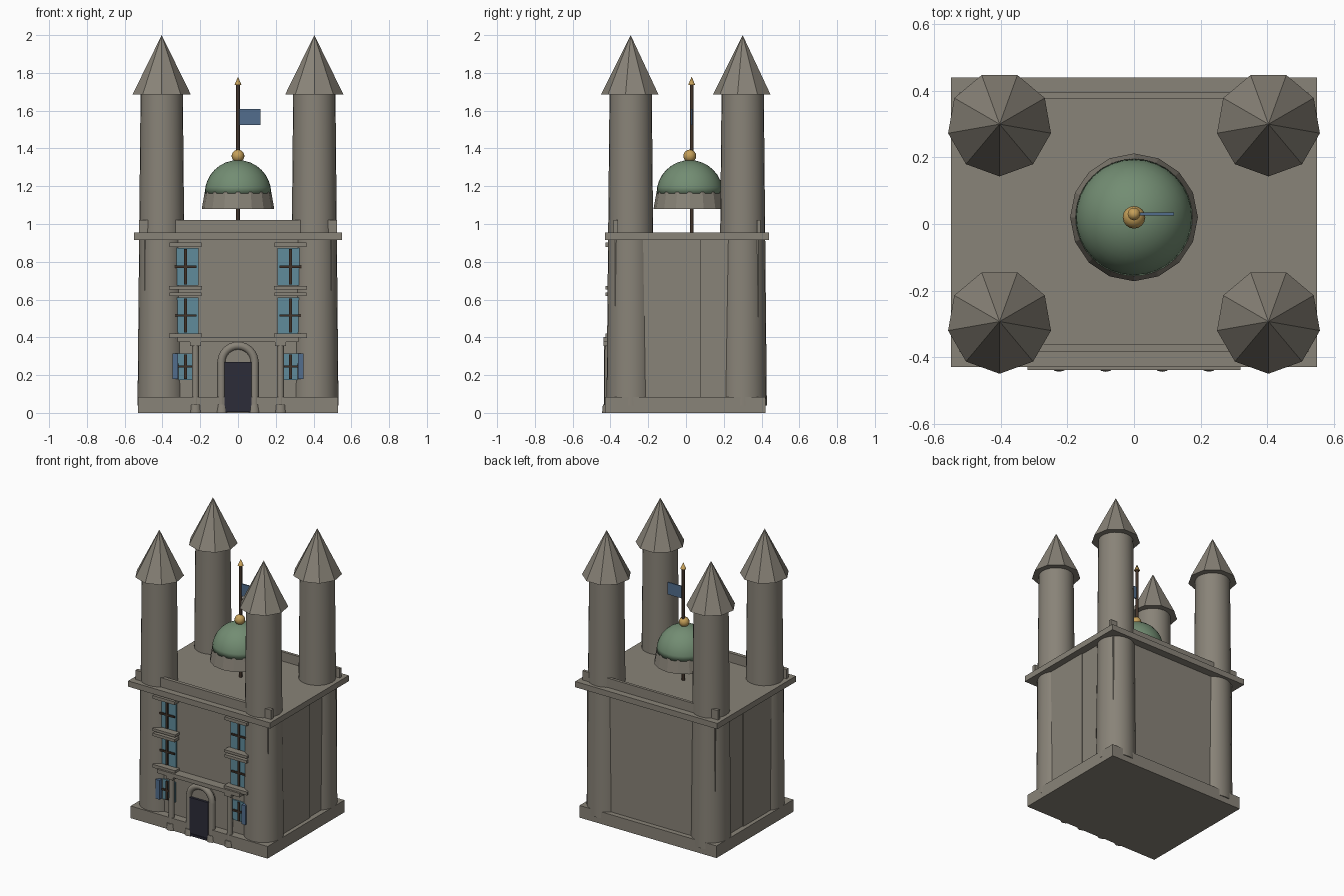
import bpy
import math

if "Cube" in bpy.data.objects:
    bpy.data.objects.remove(bpy.data.objects["Cube"], do_unlink=True)


def material(name, rgb):
    m = bpy.data.materials.new(name)
    m.use_nodes = True
    m.diffuse_color = (*rgb, 1)
    m.node_tree.nodes["Principled BSDF"].inputs["Base Color"].default_value = (*rgb, 1)
    return m


STONE = material("grey_stone", (0.25, 0.228, 0.188))
COPPER = material("green_copper", (0.17, 0.265, 0.17))
GLASS = material("teal_glass", (0.115, 0.26, 0.33))
BLUE = material("blue_cloth", (0.085, 0.155, 0.27))
GOLD = material("gold", (0.56, 0.35, 0.1))
WOOD = material("dark_wood", (0.05, 0.032, 0.022))
DOOR = material("door_navy", (0.025, 0.025, 0.04))


def finish(name, mat, smooth=False):
    ob = bpy.context.object
    ob.name = name
    ob.data.materials.append(mat)
    if smooth:
        bpy.ops.object.shade_smooth_by_angle(angle=math.radians(40))
    return ob


def box(name, x, y, z, mat=STONE):
    """Box from (low, high) ranges on each axis."""
    mid = [(a + b) / 2 for a, b in (x, y, z)]
    bpy.ops.mesh.primitive_cube_add(size=1, location=mid)
    bpy.context.object.scale = [b - a for a, b in (x, y, z)]
    bpy.ops.object.transform_apply(location=False, rotation=False, scale=True)
    return finish(name, mat)


def turned(name, x, y, z0, z1, r0, r1, mat=STONE, sides=24, smooth=True, turn=0):
    """Upright cylinder, taper or cone."""
    bpy.ops.mesh.primitive_cone_add(vertices=sides, radius1=r0, radius2=r1, depth=z1 - z0,
                                    location=(x, y, (z0 + z1) / 2), rotation=(0, 0, turn))
    return finish(name, mat, smooth)


def ball(name, x, y, z, r, mat, segments, rings):
    bpy.ops.mesh.primitive_uv_sphere_add(radius=r, segments=segments, ring_count=rings,
                                         location=(x, y, z))
    return finish(name, mat, True)


# Main block, plinth and roof slab
WALL = -0.375
box("plinth", (-0.53, 0.53), (-0.43, 0.42), (0, 0.085))
box("main_block", (-0.495, 0.495), (WALL, 0.385), (0.08, 0.92))
box("roof_slab", (-0.55, 0.55), (-0.43, 0.44), (0.915, 0.955))
box("front_parapet", (-0.525, 0.525), (-0.385, -0.36), (0.95, 1.02))
box("back_parapet", (-0.525, 0.525), (0.375, 0.395), (0.95, 1.02))

# Corner towers with nine-sided roofs, and side wall panels
for side, s in (("left", 1), ("right", -1)):
    for end, y in (("front", -0.293), ("back", 0.3)):
        turned(f"{end}_{side}_tower", s * 0.404, y, 0.04, 1.69, 0.128, 0.112)
        turned(f"{end}_{side}_tower_roof", s * 0.404, y, 1.685, 2.0, 0.157, 0,
               sides=9, smooth=False, turn=math.pi)
    box(f"{side}_wall_panel", sorted((s * 0.49, s * 0.503)), (-0.23, 0.08), (0.085, 0.918))


# Window: glass plate, cross bars
def window(name, x, half, z0, z1):
    zm = (z0 + z1) / 2
    box(name + "_glass", (x - half, x + half), (WALL - 0.008, WALL + 0.001), (z0, z1), GLASS)
    box(name + "_upright", (x - 0.007, x + 0.007), (WALL - 0.018, WALL), (z0 + 0.005, z1 - 0.005), WOOD)
    box(name + "_crossbar", (x - half + 0.01, x + half - 0.01), (WALL - 0.018, WALL),
        (zm - 0.006, zm + 0.006), WOOD)


for side, s in (("left", 1), ("right", -1)):
    x = s * 0.278
    window(f"{side}_upper_window", x, 0.068, 0.675, 0.872)
    window(f"{side}_middle_window", x, 0.068, 0.42, 0.61)
    window(f"{side}_lower_window", x, 0.06, 0.175, 0.315)
    for i, (z, half, h) in enumerate(((0.89, 0.085, 0.022), (0.662, 0.088, 0.018),
                                      (0.628, 0.085, 0.02), (0.408, 0.088, 0.024))):
        box(f"{side}_window_ledge_{i}", (x - half, x + half), (-0.425, WALL), (z - h / 2, z + h / 2))
    # Lower shutter
    box(f"{side}_shutter", sorted((s * 0.318, s * 0.348)), (-0.415, WALL), (0.18, 0.315), BLUE)

    # Porch column with base and cap
    px = s * 0.225
    turned(f"{side}_porch_column", px, -0.412, 0.03, 0.36, 0.02, 0.018, sides=16)
    turned(f"{side}_column_base", px, -0.41, 0, 0.045, 0.034, 0.03, sides=16)
    box(f"{side}_column_cap", (px - 0.028, px + 0.028), (-0.437, WALL), (0.355, 0.382))

    # Arch pillar with base
    turned(f"{side}_arch_pillar", s * 0.088, -0.412, 0, 0.27, 0.022, 0.022, sides=16)
    turned(f"{side}_pillar_base", s * 0.085, -0.41, 0, 0.045, 0.034, 0.028, sides=16)

# Porch beam, door and threshold
box("porch_beam", (-0.32, 0.32), (-0.438, WALL), (0.375, 0.402))
box("door", (-0.072, 0.072), (-0.434, WALL), (0.015, 0.27), DOOR)
box("threshold", (-0.065, 0.065), (-0.439, WALL), (0.004, 0.02), DOOR)

# Door arch: a bevelled half-circle curve over a round stone panel
curve = bpy.data.curves.new("door_arch", "CURVE")
curve.dimensions = "3D"
curve.bevel_depth = 0.022
curve.bevel_resolution = 3
path = curve.splines.new("POLY")
path.points.add(16)
for i, p in enumerate(path.points):
    a = math.pi * i / 16
    p.co = (0.088 * math.cos(a), -0.412, 0.268 + 0.088 * math.sin(a), 1)
curve.materials.append(STONE)
bpy.context.collection.objects.link(bpy.data.objects.new("door_arch", curve))
bpy.ops.mesh.primitive_cylinder_add(vertices=32, radius=0.09, depth=0.045,
                                    location=(0, -0.395, 0.265), rotation=(math.pi / 2, 0, 0))
finish("arch_panel", STONE)

# Dome: tapered drum and copper half sphere
DY = 0.02
turned("dome_drum", 0, DY, 1.08, 1.17, 0.192, 0.176, sides=16, smooth=False)
dome = ball("dome", 0, DY, 1.162, 0.176, COPPER, 32, 16)
for v in dome.data.vertices:
    v.co.z = max(v.co.z, 0)
ball("dome_ball", 0, DY, 1.36, 0.034, GOLD, 16, 8)

# Flagpole, tip and flag
turned("flagpole", 0, 0.03, 0, 1.745, 0.01, 0.01, WOOD, sides=12)
turned("pole_tip", 0, 0.03, 1.735, 1.78, 0.019, 0, GOLD, sides=12)
box("flag", (0.008, 0.12), (0.026, 0.034), (1.525, 1.61), BLUE)
